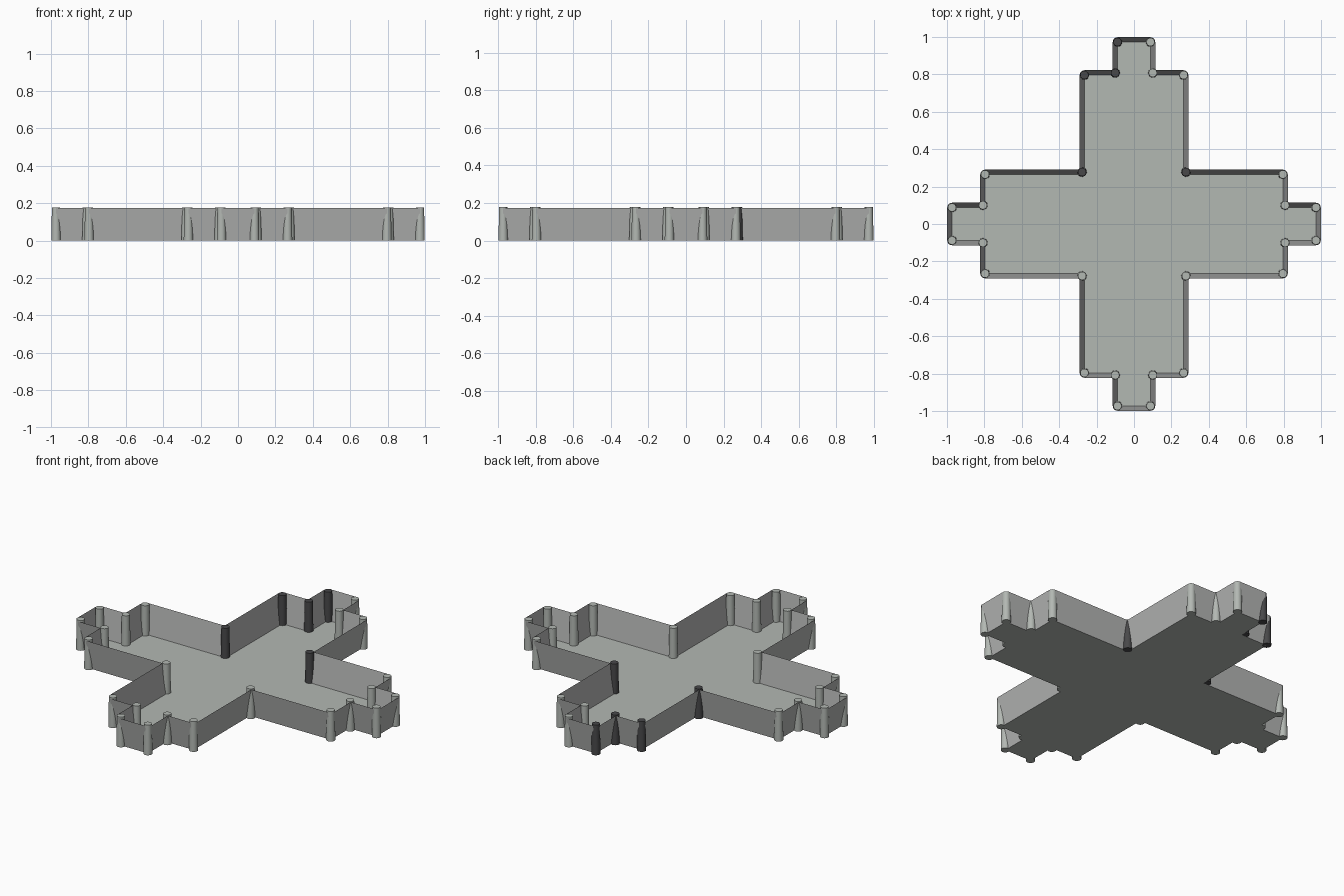
import bpy, bmesh, math
from mathutils import Vector

if "Cube" in bpy.data.objects:
    bpy.data.objects.remove(bpy.data.objects["Cube"])

T = 2 * 0.973 / 11        # floor tile size
H_WALL, H_POST = 0.174, 0.178
LEAN = 0.027              # walls lean outward by this much at the top


def material(name, rgb):
    m = bpy.data.materials.new(name)
    m.diffuse_color = (*rgb, 1)
    m.use_nodes = True
    m.node_tree.nodes["Principled BSDF"].inputs["Base Color"].default_value = m.diffuse_color
    return m


stone = material("pale grey stone", (0.45, 0.48, 0.45))
wall_grey = material("wall grey", (0.45, 0.455, 0.45))
dark = material("dark grey stone", (0.065, 0.065, 0.068))


def finish(name, bm, mat):
    me = bpy.data.meshes.new(name)
    bm.to_mesh(me)
    bm.free()
    me.materials.append(mat)
    ob = bpy.data.objects.new(name, me)
    bpy.context.collection.objects.link(ob)
    return ob


# Stepped cross outline, counter-clockwise, from one quarter rotated four times
a, b, c, d = 0.5 * T, 1.5 * T, 4.5 * T, 5.5 * T
quarter = [(d, -a), (d, a), (c, a), (c, b), (b, b), (b, c), (a, c)]
outline = []
for k in range(4):
    ca, sa = round(math.cos(k * math.pi / 2)), round(math.sin(k * math.pi / 2))
    for x, y in quarter:
        p = Vector((x * ca - y * sa, x * sa + y * ca, 0))
        if not any((p - q).length < 1e-4 for q in outline):
            outline.append(p)
n = len(outline)

# Floor: square tiles filling the cross
bm = bmesh.new()
for i in range(-5, 6):
    for j in range(-5, 6):
        u, v = max(abs(i), abs(j)), min(abs(i), abs(j))
        if v <= 1 and (u <= 4 or v == 0):
            bm.faces.new([bm.verts.new(((i + s) * T, (j + t) * T, 0))
                          for s, t in ((-.5, -.5), (.5, -.5), (.5, .5), (-.5, .5))])
bmesh.ops.remove_doubles(bm, verts=bm.verts, dist=1e-4)
finish("floor", bm, stone)

# Walls: thin rectangular panels leaning outward
bm = bmesh.new()
for i in range(n):
    p, q = outline[i], outline[(i + 1) % n]
    e = (q - p).normalized()
    up = Vector((e.y * LEAN, -e.x * LEAN, H_WALL))
    bm.faces.new([bm.verts.new(v) for v in (p, q, q + up, p + up)])
finish("walls", bm, wall_grey)

# Corner posts: upright round columns, five of them dark
dark_spots = [(-a, d), (-a, c), (-b, c), (-b, b), (b, b)]
for i, p in enumerate(outline):
    e0 = (p - outline[i - 1]).normalized()
    e1 = (outline[(i + 1) % n] - p).normalized()
    concave = e0.cross(e1).z < 0
    out = Vector((e0.y + e1.y, -e0.x - e1.x, 0))
    pos = p + out * (0.012 if concave else 0.0)
    bm = bmesh.new()
    bmesh.ops.create_cone(bm, cap_ends=True, segments=20, radius1=0.025,
                          radius2=0.022, depth=H_POST)
    bmesh.ops.translate(bm, verts=bm.verts, vec=pos + Vector((0, 0, H_POST / 2)))
    for f in bm.faces:
        f.smooth = len(f.verts) == 4
    for ed in bm.edges:
        ed.smooth = all(f.smooth for f in ed.link_faces)
    is_dark = any((p.xy - Vector(s)).length < 1e-3 for s in dark_spots)
    finish("dark_post" if is_dark else "post", bm, dark if is_dark else stone)
